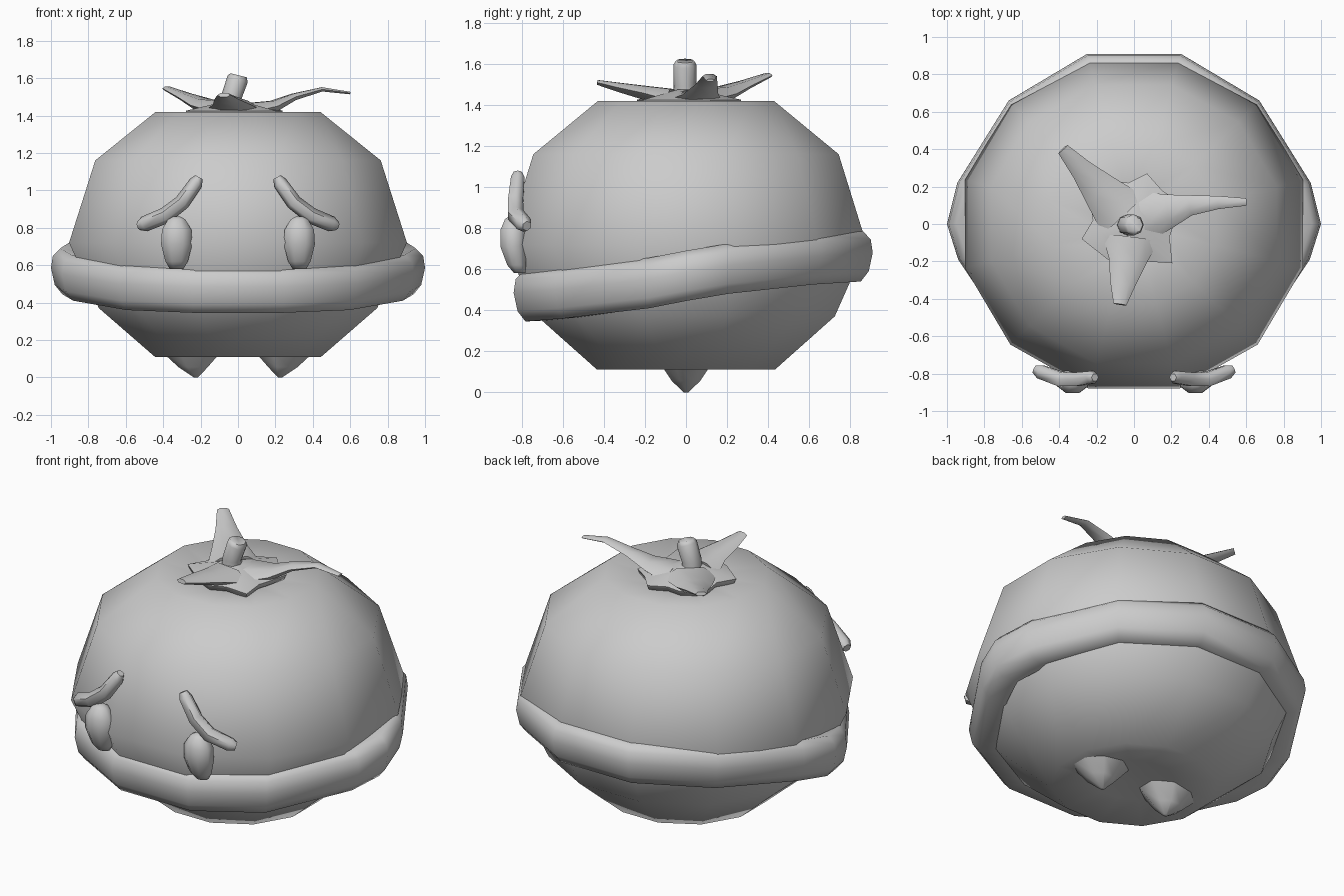
import bpy, bmesh, math
from mathutils import Vector

if "Cube" in bpy.data.objects:
    bpy.data.objects.remove(bpy.data.objects["Cube"])

grey = bpy.data.materials.new("plain_grey")
grey.diffuse_color = (0.6, 0.6, 0.6, 1)
grey.use_nodes = True
grey.node_tree.nodes["Principled BSDF"].inputs["Base Color"].default_value = grey.diffuse_color


def finish(name, bm, angle=60):
    bmesh.ops.recalc_face_normals(bm, faces=bm.faces)
    mesh = bpy.data.meshes.new(name)
    bm.to_mesh(mesh)
    bm.free()
    mesh.materials.append(grey)
    ob = bpy.data.objects.new(name, mesh)
    bpy.context.collection.objects.link(ob)
    bpy.ops.object.select_all(action='DESELECT')
    bpy.context.view_layer.objects.active = ob
    ob.select_set(True)
    bpy.ops.object.shade_smooth_by_angle(angle=math.radians(angle))
    return ob


def loft(name, rings, closed=False, angle=60):
    """Skin a list of point rings; cap the ends unless closed."""
    bm = bmesh.new()
    vs = [[bm.verts.new(p) for p in ring] for ring in rings]
    n = len(vs[0])
    pairs = list(zip(vs, vs[1:])) + ([(vs[-1], vs[0])] if closed else [])
    for a, b in pairs:
        for i in range(n):
            j = (i + 1) % n
            bm.faces.new((a[i], a[j], b[j], b[i]))
    if not closed:
        bm.faces.new(vs[0])
        bm.faces.new(vs[-1])
    return finish(name, bm, angle)


def tube(name, path, radii, flat=1.0, sides=6, up=(0, 0, 1)):
    """Tapered tube along a path, flattened along its up direction."""
    pts = [Vector(p) for p in path]
    rings = []
    for k, p in enumerate(pts):
        t = (pts[min(k + 1, len(pts) - 1)] - pts[max(k - 1, 0)]).normalized()
        side = t.cross(Vector(up)).normalized()
        top = side.cross(t)
        rings.append([p + radii[k] * (side * math.cos(a) + top * math.sin(a) * flat)
                      for a in (2 * math.pi * i / sides for i in range(sides))])
    return loft(name, rings)


def circle(rx, ry, z, n=12, cx=0.0, cy=0.0, turn=0.5):
    return [(cx + rx * math.cos(2 * math.pi * (i + turn) / n),
             cy + ry * math.sin(2 * math.pi * (i + turn) / n), z) for i in range(n)]


# Round twelve-sided body with dimpled top and bottom
profile = [(0.04, 0.15), (0.22, 0.14), (0.46, 0.11), (0.77, 0.37), (0.935, 0.72),
           (0.79, 1.16), (0.455, 1.42), (0.17, 1.385), (0.03, 1.37)]
loft("body", [circle(r, r * 0.975, z) for r, z in profile])

# Two pointed feet under the body
for s in (-1, 1):
    loft("foot", [circle(0.18, 0.14, 0.145, 8, s * 0.25),
                  circle(0.085, 0.075, 0.055, 8, s * 0.24),
                  circle(0.012, 0.012, 0.0, 8, s * 0.225)])

# Tilted belt: half outline (x, y, middle height), mirrored
half = [(0.25, -0.84, 0.465), (0.64, -0.64, 0.48), (0.94, -0.19, 0.53), (1.0, 0.0, 0.565),
        (0.945, 0.22, 0.60), (0.67, 0.66, 0.645), (0.25, 0.91, 0.66)]
outline = half + [(-x, y, z) for x, y, z in reversed(half)]
section = [(0.16, 0.10), (0.05, 0.125), (0.01, 0.085), (0.0, 0.02), (0.02, -0.07),
           (0.06, -0.12), (0.17, -0.115)]
rings = []
for x, y, z in outline:
    d = Vector((x, y, 0)).normalized()
    rings.append([Vector((x, y, z + dz)) - d * dr for dr, dz in section])
loft("belt", rings, closed=True, angle=70)

# Eyes and drooping brows
for s in (-1, 1):
    eye = [(0.04, 0.03, 0.58, -0.81), (0.065, 0.05, 0.62, -0.825), (0.09, 0.068, 0.71, -0.842),
           (0.085, 0.068, 0.79, -0.842), (0.05, 0.045, 0.845, -0.84), (0.02, 0.02, 0.86, -0.84)]
    loft("eye", [circle(rx, ry, z, 8, s * 0.328, y) for rx, ry, z, y in eye])
    tube("brow", [(s * 0.208, -0.82, 1.07), (s * 0.225, -0.82, 1.04), (s * 0.30, -0.83, 0.935),
                  (s * 0.39, -0.83, 0.865), (s * 0.50, -0.79, 0.82), (s * 0.53, -0.775, 0.81)],
         [0.022, 0.038, 0.042, 0.044, 0.042, 0.025], up=(0, 1, 0))

# Star-shaped leaf base
star = [(0.07, 0.27), (0.15, 0.18), (0.24, 0.12), (0.21, -0.01), (0.19, -0.07), (0.205, -0.21),
        (0.06, -0.20), (-0.03, -0.24), (-0.14, -0.19), (-0.28, -0.08), (-0.22, 0.02),
        (-0.24, 0.16), (-0.12, 0.23), (-0.03, 0.22)]


def star_ring(k, z):
    return [(-0.02 + (x + 0.02) * k, y * k, z) for x, y in star]


loft("leaf_base", [star_ring(0.55, 1.375), star_ring(0.95, 1.395), star_ring(1.0, 1.425),
                   star_ring(0.6, 1.45), star_ring(0.2, 1.475)])

# Three long curling leaves
leaves = [
    ([(-0.06, 0.05, 1.43), (-0.18, 0.18, 1.455), (-0.28, 0.29, 1.50), (-0.38, 0.40, 1.545)],
     [0.15, 0.10, 0.06, 0.033]),
    ([(0.05, 0.04, 1.42), (0.19, 0.07, 1.45), (0.30, 0.10, 1.50), (0.45, 0.115, 1.54),
      (0.60, 0.118, 1.52)], [0.14, 0.09, 0.055, 0.035, 0.02]),
    ([(-0.02, -0.08, 1.43), (-0.035, -0.20, 1.46), (-0.06, -0.32, 1.485), (-0.075, -0.43, 1.51)],
     [0.15, 0.10, 0.068, 0.035]),
]
for path, radii in leaves:
    tube("leaf", path, radii, flat=0.38)

# Short bent stem
tube("stem", [(-0.035, -0.005, 1.40), (-0.035, -0.005, 1.50), (-0.002, -0.005, 1.595),
              (0.003, -0.005, 1.615)], [0.058, 0.055, 0.057, 0.045], sides=8, up=(0, 1, 0))
